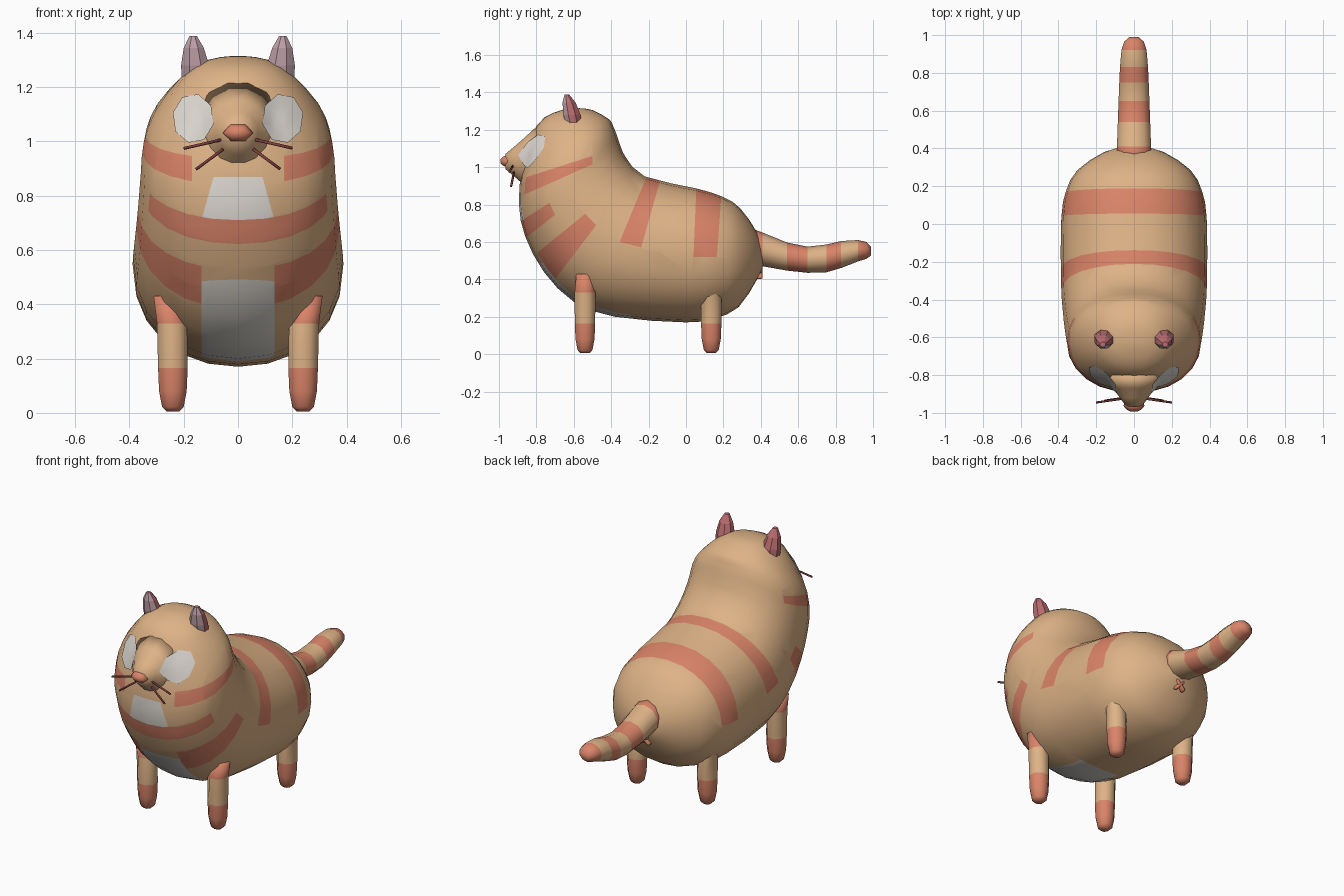
import bpy, bmesh, math
from mathutils import Vector as V
from mathutils.bvhtree import BVHTree

if "Cube" in bpy.data.objects:
    bpy.data.objects.remove(bpy.data.objects["Cube"])


def material(name, r, g, b):
    m = bpy.data.materials.new(name)
    m.diffuse_color = (r, g, b, 1)
    m.use_nodes = True
    m.node_tree.nodes["Principled BSDF"].inputs["Base Color"].default_value = m.diffuse_color
    return m


TAN = material("tan fur", 0.73, 0.45, 0.24)
CORAL = material("coral stripe", 0.70, 0.23, 0.14)
WHITE = material("off white", 0.74, 0.70, 0.65)
EAR = material("dusty rose", 0.48, 0.15, 0.16)
INNER = material("pale pink", 0.53, 0.36, 0.40)
DARK = material("dark red", 0.22, 0.05, 0.05)


def finish(bm, name, mats, smooth=True):
    me = bpy.data.meshes.new(name)
    bm.to_mesh(me)
    for m in mats:
        me.materials.append(m)
    for p in me.polygons:
        p.use_smooth = smooth
    ob = bpy.data.objects.new(name, me)
    bpy.context.collection.objects.link(ob)
    return ob


def loft(rings, sides, power=1.0, turn=0.0):
    """Skin a list of (centre, axis a, axis b) ellipses, closed at both ends."""
    bm = bmesh.new()
    soft = lambda t: math.copysign(abs(t) ** power, t)
    loops = []
    for c, a, b in rings:
        c, a, b = V(c), V(a), V(b)
        angs = [2 * math.pi * (i + turn) / sides for i in range(sides)]
        loops.append([bm.verts.new(c + a * soft(math.cos(t)) + b * soft(math.sin(t))) for t in angs])
    for p, q in zip(loops, loops[1:]):
        for i in range(sides):
            j = (i + 1) % sides
            bm.faces.new((p[i], p[j], q[j], q[i]))
    bm.faces.new(loops[0])
    bm.faces.new(loops[-1])
    bmesh.ops.recalc_face_normals(bm, faces=bm.faces)
    bm.normal_update()
    return bm


def colour(bm, rule):
    for f in bm.faces:
        f.material_index = rule(f)


def prism(poly, axes):
    """Planes bounding a convex outline drawn on two axes, normals outward."""
    mid = sum((V(p) for p in poly), V((0, 0))) / len(poly)
    out = []
    for p, q in zip(poly, poly[1:] + poly[:1]):
        p, q = V(p), V(q)
        n2 = V((q.y - p.y, p.x - q.x)).normalized()
        if n2.dot(p - mid) < 0:
            n2 = -n2
        co, no = V((0, 0, 0)), V((0, 0, 0))
        for k, ax in enumerate(axes):
            co[ax], no[ax] = p[k], n2[k]
        out.append((co, no))
    return out


def paint(bm, planes, index):
    """Cut the outline into the skin and colour the faces inside it."""
    faces = [f for f in bm.faces
             if all(any((v.co - c).dot(n) < 0 for v in f.verts) for c, n in planes)]
    for c, n in planes:
        if not faces:
            return
        edges = list({e for f in faces for e in f.edges})
        verts = list({v for f in faces for v in f.verts})
        res = bmesh.ops.bisect_plane(bm, geom=verts + edges + faces, dist=1e-5,
                                     plane_co=c, plane_no=n)
        faces = [f for f in res["geom"] if isinstance(f, bmesh.types.BMFace)
                 and (f.calc_center_median() - c).dot(n) < 0]
    for f in faces:
        f.material_index = index


# Body: rump to crown; each ring is top y,z / bottom y,z / half width
prof = [(.42, .53, .42, .49, .02), (.38, .65, .38, .40, .16), (.29, .78, .28, .25, .30),
        (.20, .84, .15, .19, .36), (.06, .885, 0, .17, .385), (-.22, .95, -.38, .20, .387),
        (-.32, 1.05, -.60, .28, .377), (-.345, 1.10, -.76, .44, .367),
        (-.36, 1.14, -.86, .63, .358), (-.375, 1.185, -.893, .80, .348),
        (-.39, 1.22, -.875, 1.0, .305), (-.41, 1.255, -.80, 1.22, .21),
        (-.50, 1.305, -.71, 1.29, .12), (-.57, 1.315, -.63, 1.313, .03)]


def spline(k, t):
    g = lambda i: prof[max(0, min(len(prof) - 1, i))]
    return [b + .5 * t * (c - a + t * (2 * a - 5 * b + 4 * c - d + t * (3 * (b - c) + d - a)))
            for a, b, c, d in zip(g(k - 1), g(k), g(k + 1), g(k + 2))]


dense = [spline(k, t) for k in range(len(prof) - 1) for t in (0, .5)] + [prof[-1]]
rings = []
for ty, tz, by, bz, w in dense:
    rings.append(((0, (ty + by) / 2, (tz + bz) / 2),
                  (0, (ty - by) / 2, (tz - bz) / 2), (w, 0, 0)))
body = loft(rings, 24, power=0.93)
skin = BVHTree.FromBMesh(body)

SIDE, FRONT = (1, 2), (0, 2)
X = V((1, 0, 0))
# White belly and bib
paint(body, prism([(-1, .1), (-1, .68), (-.75, .68), (-.5, .42), (.15, .26), (.15, .1)], SIDE)
      + [(X * .135, X), (X * -.135, -X)], 2)
paint(body, prism([(-.14, .69), (.14, .69), (.09, .87), (-.09, .87)], FRONT)
      + [(V((0, -.6, 0)), V((0, 1, 0)))], 2)
# Cheek and shoulder stripes on both sides
for s in (-1, 1):
    paint(body, prism([(-1, .793), (-.5, 1.015), (-.5, 1.06), (-1, .90)], SIDE)
          + [(X * s * .17, -X * s)], 1)
    paint(body, prism([(-1, .005), (-.48, .69), (-.54, .75), (-1, .375)], SIDE)
          + [(X * s * .135, -X * s)], 1)
# Chest band and two back bands
paint(body, prism([(-1, .51), (-.70, .745), (-.73, .81), (-1, .633)], SIDE), 1)
paint(body, prism([(-.148, 1.1), (-.355, .60), (-.24, .57), (-.09, 1.1)], SIDE), 1)
paint(body, prism([(.06, 1), (.04, .52), (.165, .52), (.20, 1)], SIDE), 1)
finish(body, "body", [TAN, CORAL, WHITE])

# Snout
snout = loft([((0, y, z), (rx, 0, 0), (0, 0, rz)) for y, z, rx, rz in
              [(-.80, 1.04, .17, .18), (-.87, 1.03, .11, .125), (-.92, 1.03, .075, .08),
               (-.965, 1.03, .042, .042)]], 14)
snout_skin = BVHTree.FromBMesh(snout)
finish(snout, "snout", [TAN])

# Nose
finish(loft([((0, y, 1.032), (rx, 0, 0), (0, 0, rz)) for y, rx, rz in
             [(-.945, .05, .03), (-.962, .056, .036), (-.98, .042, .026), (-.992, .02, .012)]], 6),
       "nose", [CORAL])


def face_point(x, z, lift):
    hits = [t.ray_cast(V((x, -2, z)), V((0, 1, 0)))[0] for t in (skin, snout_skin)]
    return V((x, min(h.y for h in hits if h) - lift, z))


for s, tag in ((-1, "left"), (1, "right")):
    # Eye plate laid on the face
    bm = bmesh.new()
    mid = bm.verts.new(face_point(s * .165, 1.085, .014))
    prev = None
    for r in (.35, .7, 1):
        ring = []
        for i in range(8):
            t = math.pi * (i + .3) / 4
            ring.append(bm.verts.new(face_point(s * (.165 + .077 * r * math.cos(t)),
                                                1.085 + .092 * r * math.sin(t), .009)))
        for i in range(8):
            j = (i + 1) % 8
            bm.faces.new((prev[i], prev[j], ring[j], ring[i]) if prev else (mid, ring[j], ring[i]))
        prev = ring
    bmesh.ops.recalc_face_normals(bm, faces=bm.faces)
    bm.normal_update()
    if sum(f.normal.y for f in bm.faces) > 0:
        bmesh.ops.reverse_faces(bm, faces=bm.faces)
    finish(bm, tag + "_eye", [WHITE])

    # Ear with a pale inner front
    ear = loft([((s * x, y, z), (a, 0, 0), (0, b, 0)) for x, y, z, a, b in
                [(.155, -.595, 1.20, .055, .045), (.158, -.61, 1.28, .056, .050),
                 (.163, -.625, 1.345, .040, .038), (.165, -.637, 1.388, .015, .014)]],
               8, turn=.5)
    colour(ear, lambda f: int(f.normal.y < -.3 and f.calc_center_median().z < 1.375
                              and f.normal.x * s < .8))
    finish(ear, tag + "_ear", [EAR, INNER], smooth=False)

    # Whiskers
    for k, (p, q) in enumerate([((.06, -.925, 1.007), (.20, -.945, .975)),
                                ((.055, -.92, .972), (.155, -.935, .898))]):
        p, q = [V((s * c[0], c[1], c[2])) for c in (p, q)]
        d = (q - p).normalized()
        u = d.cross(V((0, 1, 0))).normalized() * .006
        w = d.cross(u)
        finish(loft([(p, u, w), (q, u, w)], 5), f"{tag}_whisker_{k + 1}", [DARK])

    # Legs with coral feet; the front pair also has coral tops
    for part, y, top in (("front", -.54, .43), ("back", .135, .36)):
        leg = loft([((s * x, y, z), (r, 0, 0), (0, r, 0)) for x, z, r in
                    [(.24, .005, .025), (.24, .022, .043), (.24, .08, .055), (.24, .165, .059),
                     (.243, .33, .060), (.265, top, .050)]], 8, turn=.5)

        def rule(f, front=(part == "front")):
            z = f.calc_center_median().z
            return int(z < .165 or (front and z > .33))
        colour(leg, rule)
        finish(leg, f"{tag}_{part}_leg", [TAN, CORAL])

# Tail with ring stripes: y, z, half width, half height
tail_pts = [(.33, .585, .097, .095), (.41, .56, .095, .090), (.54, .522, .090, .075),
            (.65, .505, .086, .070), (.75, .512, .082, .074), (.83, .533, .078, .072),
            (.92, .553, .070, .057), (.965, .555, .055, .045), (.99, .55, .025, .022)]
tail = loft([((0, y, z), (a, 0, 0), (0, 0, b)) for y, z, a, b in tail_pts], 10, turn=.5)
colour(tail, lambda f: int(any(lo < f.calc_center_median().y < hi for lo, hi in
                               ((.3, .41), (.54, .65), (.75, .83), (.92, 1)))))
finish(tail, "tail", [TAN, CORAL])

# Small cross under the tail
for k, ang in enumerate((math.pi / 4, -math.pi / 4)):
    d = V((math.cos(ang), 0, math.sin(ang)))
    n = V((-d.z, 0, d.x)) * .011
    c = V((0, .393, .435))
    finish(loft([(c + d * t, n * w, V((0, .02 * w, 0))) for t, w in
                 ((-.042, .6), (-.034, 1), (.034, 1), (.042, .6))], 6),
           f"rear_cross_{k + 1}", [CORAL])
